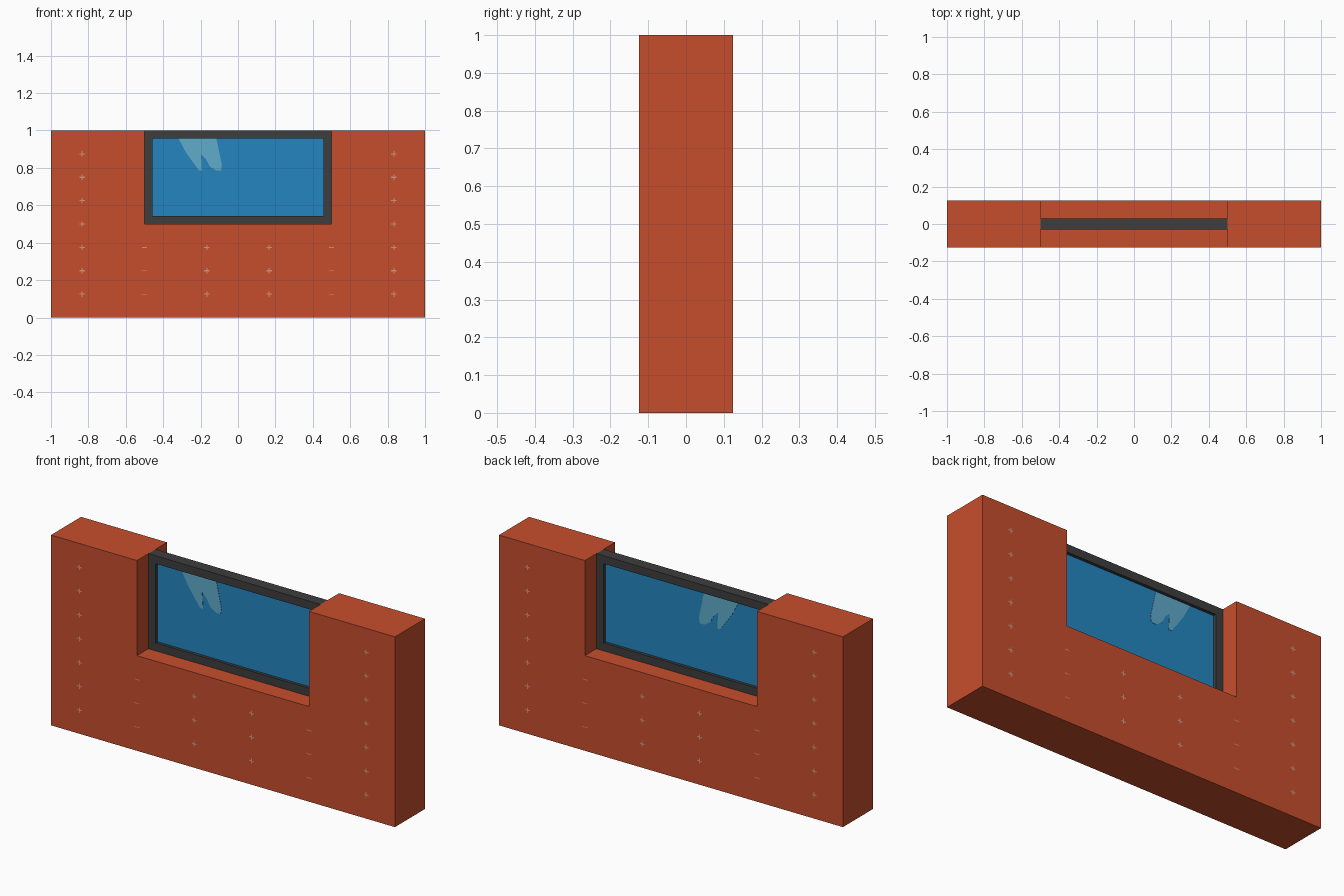
import bpy, bmesh

if "Cube" in bpy.data.objects:
    bpy.data.objects.remove(bpy.data.objects["Cube"])


def mat(name, r, g, b):
    m = bpy.data.materials.new(name)
    m.diffuse_color = (r, g, b, 1)
    m.use_nodes = True
    m.node_tree.nodes["Principled BSDF"].inputs["Base Color"].default_value = m.diffuse_color
    return m


BRICK = mat("brick red", 0.565, 0.076, 0.026)
MORTAR = mat("pale mortar", 0.62, 0.30, 0.20)
FRAME = mat("dark grey frame", 0.048, 0.048, 0.048)
GLASS = mat("blue glass", 0.017, 0.235, 0.527)
SHINE = mat("pale blue shine", 0.115, 0.407, 0.597)


def finish(name, bm, material):
    bmesh.ops.recalc_face_normals(bm, faces=bm.faces)
    me = bpy.data.meshes.new(name)
    bm.to_mesh(me)
    bm.free()
    me.materials.append(material)
    ob = bpy.data.objects.new(name, me)
    bpy.context.collection.objects.link(ob)
    return ob


def prism(bm, outline, half):
    """Extrude an x-z outline from y = -half to y = half."""
    face = bm.faces.new([bm.verts.new((x, -half, z)) for x, z in outline])
    new = bmesh.ops.extrude_face_region(bm, geom=[face])["geom"]
    for v in new:
        if isinstance(v, bmesh.types.BMVert):
            v.co.y = half
    # put the starting face back if the extrusion consumed it
    if not face.is_valid:
        bmesh.ops.holes_fill(bm, edges=bm.edges[:])


def rect(x0, x1, z0, z1):
    return [(x0, z0), (x1, z0), (x1, z1), (x0, z1)]


# brick wall with the window notch
bm = bmesh.new()
prism(bm, [(-1, 0), (1, 0), (1, 1), (0.5, 1), (0.5, 0.5),
           (-0.5, 0.5), (-0.5, 1), (-1, 1)], 0.125)
finish("wall", bm, BRICK)

# window frame: a rectangular ring
bm = bmesh.new()
outer, inner = rect(-0.5, 0.5, 0.5, 1.0), rect(-0.458, 0.458, 0.542, 0.958)
rings = [[bm.verts.new((x, y, z)) for x, z in loop]
         for loop, y in ((outer, -0.03), (outer, 0.03), (inner, 0.03), (inner, -0.03))]
for k in range(4):
    a, b = rings[k], rings[(k + 1) % 4]
    for i in range(4):
        j = (i + 1) % 4
        bm.faces.new((a[i], a[j], b[j], b[i]))
finish("window_frame", bm, FRAME)

# glass pane
bm = bmesh.new()
prism(bm, inner, 0.014)
finish("glass_pane", bm, GLASS)

# reflection mark, showing on both sides of the glass
bm = bmesh.new()
prism(bm, [(-0.318, 0.957), (-0.278, 0.882), (-0.24, 0.829), (-0.209, 0.786),
           (-0.193, 0.786), (-0.198, 0.872), (-0.171, 0.845), (-0.15, 0.807),
           (-0.118, 0.786), (-0.091, 0.786), (-0.086, 0.818), (-0.116, 0.957)], 0.0155)
finish("glass_shine", bm, SHINE)

# tiny mortar crosses at the brick corners, front and back
bm = bmesh.new()
for side in (-1, 1):
    y = side * 0.1256
    for col in range(6):
        x = -5 / 6 + col / 3
        outer_col = col in (0, 5)
        for row in range(1, 8):
            z = row * 0.125
            if not outer_col and z > 0.45:
                continue
            arms = [(0.003, 0.014), (0.014, 0.003)]
            if col in (1, 4):
                arms = [(0.014, 0.002)]
            for w, h in arms:
                loop = rect(x - w, x + w, z - h, z + h)
                bm.faces.new([bm.verts.new((px, y, pz)) for px, pz in loop[::-side]])
me = bpy.data.meshes.new("mortar_marks")
bm.to_mesh(me)
bm.free()
me.materials.append(MORTAR)
bpy.context.collection.objects.link(bpy.data.objects.new("mortar_marks", me))
